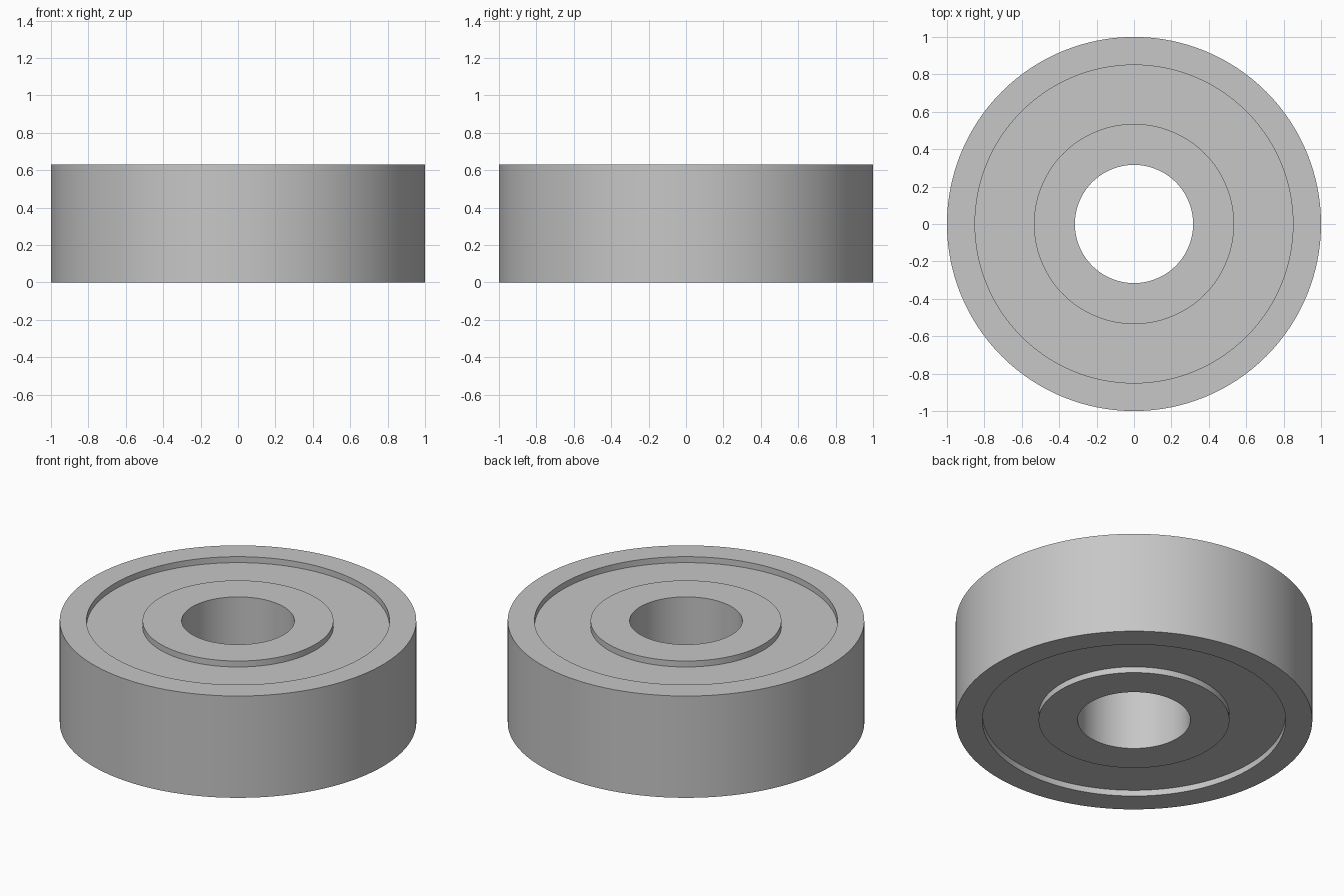
import bpy
import bmesh
from math import cos, sin, tau, radians

SEGMENTS = 128
HEIGHT = 0.63
RECESS = 0.037
BORE, HUB, RIM, OUTER = 0.316, 0.535, 0.85, 1.0

cube = bpy.data.objects.get("Cube")
if cube:
    bpy.data.objects.remove(cube, do_unlink=True)

steel = bpy.data.materials.new("grey_steel")
steel.use_nodes = True
colour = (0.57, 0.57, 0.57, 1)
steel.diffuse_color = colour
steel.node_tree.nodes["Principled BSDF"].inputs["Base Color"].default_value = colour


def lathe(name, profile):
    """Spin a closed (radius, z) profile around the z axis."""
    bm = bmesh.new()
    rings = [[bm.verts.new((r * cos(tau * i / SEGMENTS), r * sin(tau * i / SEGMENTS), z))
              for i in range(SEGMENTS)] for r, z in profile]
    for a, b in zip(rings, rings[1:] + rings[:1]):
        for i in range(SEGMENTS):
            j = (i + 1) % SEGMENTS
            bm.faces.new((a[i], a[j], b[j], b[i]))
    bmesh.ops.recalc_face_normals(bm, faces=bm.faces)
    mesh = bpy.data.meshes.new(name)
    bm.to_mesh(mesh)
    bm.free()
    mesh.materials.append(steel)
    obj = bpy.data.objects.new(name, mesh)
    bpy.context.collection.objects.link(obj)
    bpy.ops.object.select_all(action="DESELECT")
    obj.select_set(True)
    bpy.context.view_layer.objects.active = obj
    bpy.ops.object.shade_smooth_by_angle(angle=radians(30))
    return obj


# Inner race, recessed shield and outer race share one continuous section
lower = [(BORE, 0), (HUB, 0), (HUB, RECESS), (RIM, RECESS), (RIM, 0), (OUTER, 0)]
upper = [(r, HEIGHT - z) for r, z in reversed(lower)]
lathe("bearing_ring", lower + upper)
